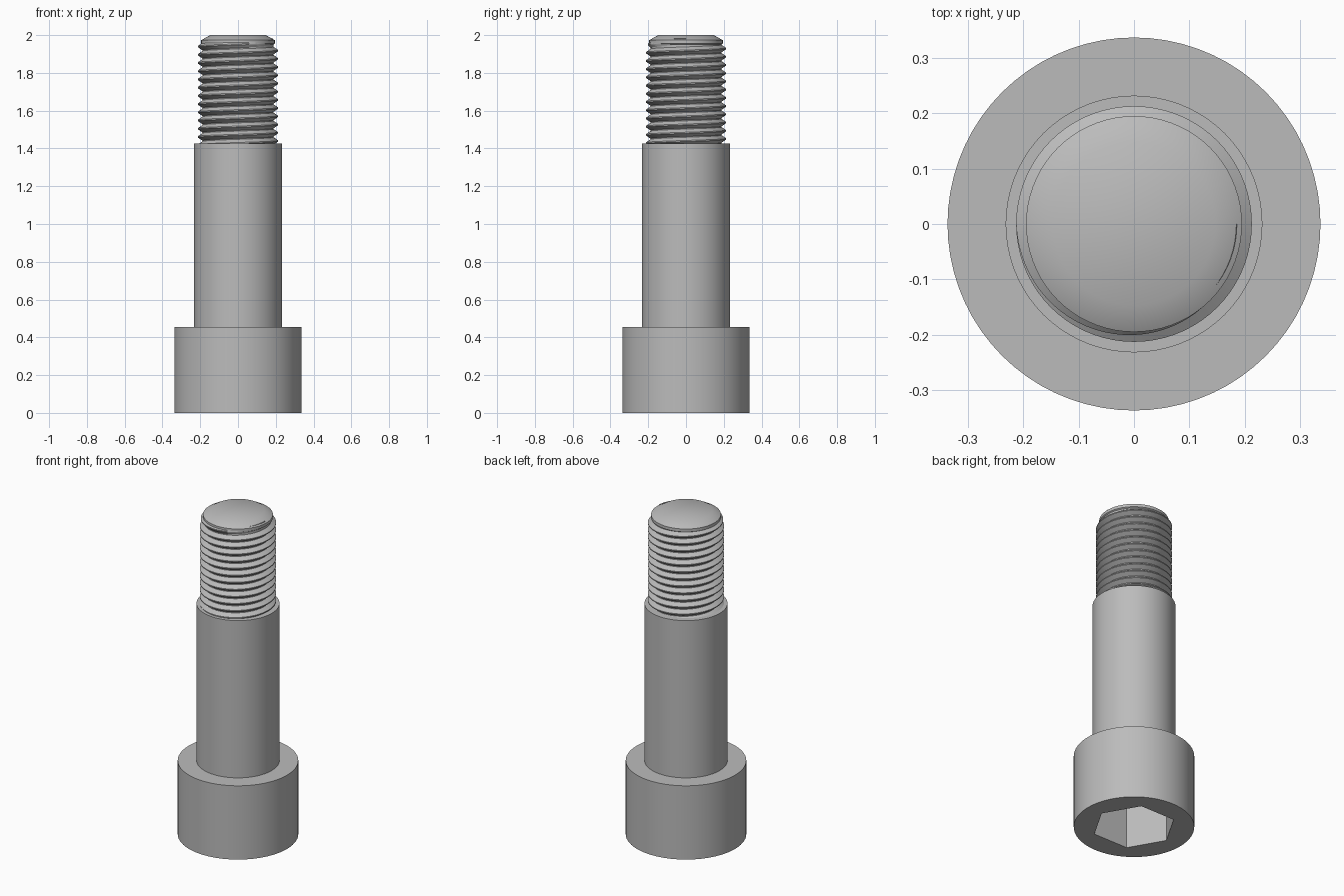
import bpy
import bmesh
from math import pi, cos, sin

SIDES = 72
HEX_APOTHEM = 0.204
PITCH = 0.0435
ROOT, CREST = 0.188, 0.213

cube = bpy.data.objects.get("Cube")
if cube:
    bpy.data.objects.remove(cube, do_unlink=True)

steel = bpy.data.materials.new("grey_steel")
steel.use_nodes = True
steel.diffuse_color = (0.5, 0.5, 0.5, 1)
steel.node_tree.nodes["Principled BSDF"].inputs["Base Color"].default_value = steel.diffuse_color


def hexagon(a):
    """Radius of the hexagonal socket outline at angle a."""
    return HEX_APOTHEM / cos(a % (pi / 3) - pi / 6)


def finish(name, bm):
    bmesh.ops.recalc_face_normals(bm, faces=bm.faces)
    mesh = bpy.data.meshes.new(name)
    bm.to_mesh(mesh)
    bm.free()
    mesh.materials.append(steel)
    obj = bpy.data.objects.new(name, mesh)
    bpy.context.collection.objects.link(obj)
    bpy.ops.object.select_all(action="DESELECT")
    obj.select_set(True)
    bpy.context.view_layer.objects.active = obj
    bpy.ops.object.shade_smooth_by_angle(angle=pi / 6)
    return obj


def turned(name, profile):
    """Stack rings of (radius or outline function, z), with capped ends."""
    bm = bmesh.new()
    rings = []
    for radius, z in profile:
        ring = []
        for i in range(SIDES):
            a = 2 * pi * i / SIDES
            r = radius(a) if callable(radius) else radius
            ring.append(bm.verts.new((r * cos(a), r * sin(a), z)))
        rings.append(ring)
    for low, high in zip(rings, rings[1:]):
        for i in range(SIDES):
            j = (i + 1) % SIDES
            bm.faces.new((low[i], low[j], high[j], high[i]))
    bm.faces.new(rings[0])
    bm.faces.new(rings[-1])
    return finish(name, bm)


def thread(name, start, end):
    """Right-handed V ridge that fades out over its last half turn."""
    bm = bmesh.new()
    steps = int((end - start) / PITCH * SIDES)
    rows = []
    for i in range(steps + 1):
        a = 2 * pi * (i - steps) / SIDES
        z = start + PITCH * i / SIDES
        fade = min(1, (steps - i) / (SIDES / 2))
        crest = ROOT + (CREST - ROOT) * fade
        half = PITCH * 0.5
        section = ((ROOT - 0.003, -half), (crest, -0.003), (crest, 0.003), (ROOT - 0.003, half))
        rows.append([bm.verts.new((r * cos(a), r * sin(a), z + dz)) for r, dz in section])
    for low, high in zip(rows, rows[1:]):
        for k in range(3):
            bm.faces.new((low[k], high[k], high[k + 1], low[k + 1]))
    return finish(name, bm)


# Cylindrical head with a hexagonal socket in its underside
turned("socket_head", [(0.337, 0.455), (0.337, 0), (hexagon, 0), (hexagon, 0.27)])

# Plain shoulder
turned("shoulder", [(0.232, 0.455), (0.232, 1.425)])

# Threaded end with a chamfered tip
turned("thread_core", [(ROOT, 1.425), (ROOT, 1.95), (0.195, 1.955), (0.195, 1.973), (0.147, 2)])
thread("thread_ridge", 1.405, 1.962)
